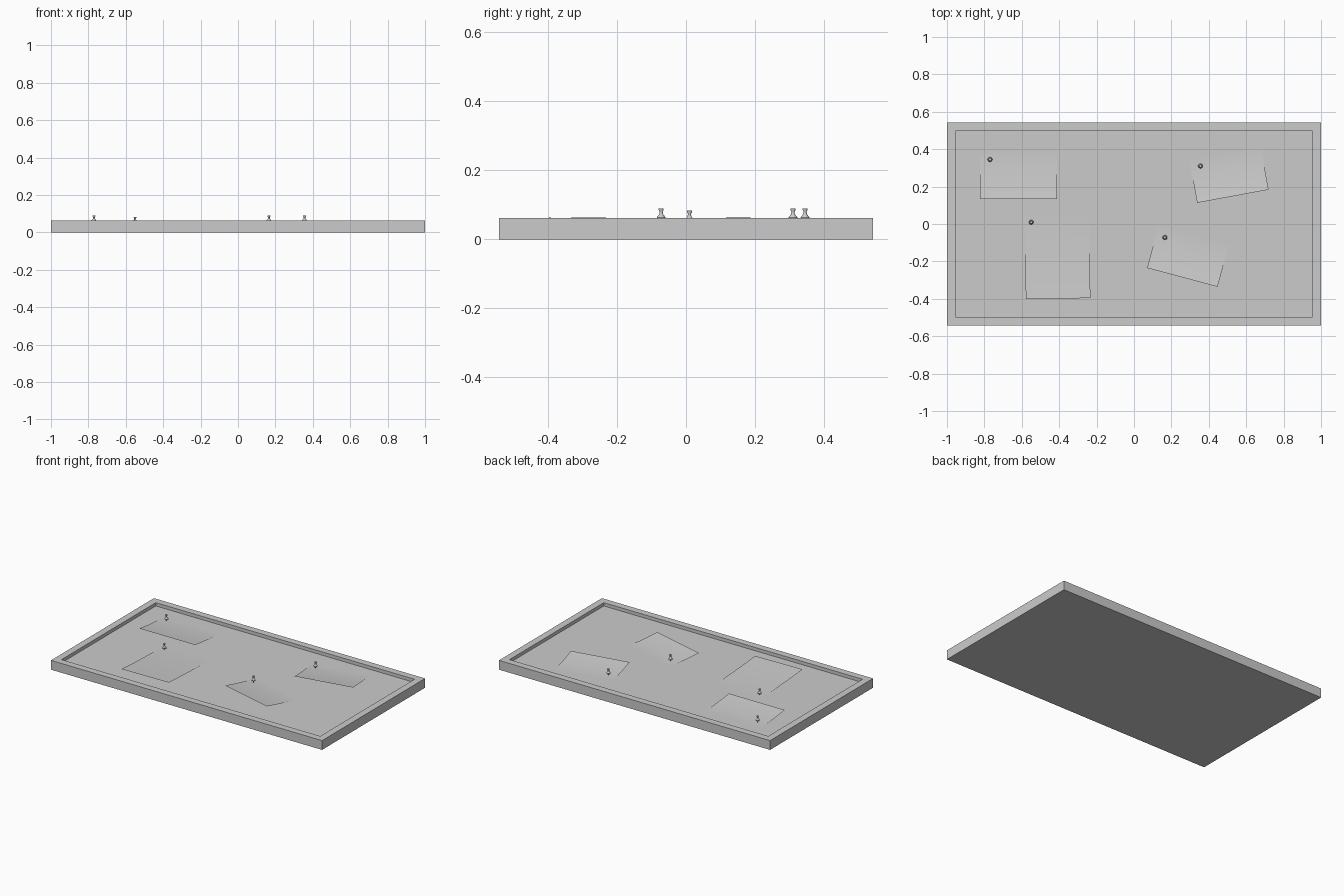
import bpy, bmesh, math
from mathutils import Matrix

if "Cube" in bpy.data.objects:
    bpy.data.objects.remove(bpy.data.objects["Cube"])

FLOOR = 0.04


def make_object(name, bm):
    bmesh.ops.recalc_face_normals(bm, faces=bm.faces)
    mesh = bpy.data.meshes.new(name)
    bm.to_mesh(mesh)
    bm.free()
    obj = bpy.data.objects.new(name, mesh)
    bpy.context.collection.objects.link(obj)
    return obj


# Board: a slab whose top is inset for the rim and pushed down for the recess
bm = bmesh.new()
bmesh.ops.create_cube(bm, size=1)
bmesh.ops.scale(bm, vec=(2, 1.085, 0.062), verts=bm.verts)
bmesh.ops.translate(bm, vec=(0, 0, 0.031), verts=bm.verts)
top = max(bm.faces, key=lambda f: f.calc_center_median().z)
bmesh.ops.inset_region(bm, faces=[top], thickness=0.065)
wall = bmesh.ops.extrude_face_region(bm, geom=[top])
bmesh.ops.delete(bm, geom=[top], context='FACES_ONLY')
for v in [g for g in wall['geom'] if isinstance(g, bmesh.types.BMVert)]:
    v.co.z = FLOOR
make_object("framed_board", bm)


# Paper note: flat at the pinned top edge, curling up to the free bottom edge
def note(name, x, y, width, height, angle):
    bm = bmesh.new()
    n = 10
    rows = []
    for i in range(n + 1):
        t = i / n
        z = FLOOR + 0.002 + 0.021 * (1 - t) ** 1.6
        rows.append([bm.verts.new((u, t * height, z)) for u in (0, width)])
    for a, b in zip(rows, rows[1:]):
        bm.faces.new((a[0], a[1], b[1], b[0]))
    place = Matrix.Translation((x, y, 0)) @ Matrix.Rotation(math.radians(angle), 4, 'Z')
    bm.transform(place)
    obj = make_object(name, bm)
    for p in obj.data.polygons:
        p.use_smooth = True


# Push pin: lathed profile (radius, height) with flange, waist, head and needle
PIN = [(0, -0.015), (0.002, -0.012), (0.002, 0), (0.0125, 0), (0.0125, 0.004),
       (0.0055, 0.013), (0.0045, 0.020), (0.0075, 0.026), (0.0075, 0.029), (0, 0.029)]


def pin(name, x, y, z):
    bm = bmesh.new()
    pts = [bm.verts.new((r, 0, h)) for r, h in PIN]
    edges = [bm.edges.new(e) for e in zip(pts, pts[1:])]
    bmesh.ops.spin(bm, geom=pts + edges, cent=(0, 0, 0), axis=(0, 0, 1),
                   angle=2 * math.pi, steps=16)
    bmesh.ops.remove_doubles(bm, verts=bm.verts, dist=0.00005)
    bmesh.ops.translate(bm, vec=(x, y, z), verts=bm.verts)
    obj = make_object(name, bm)
    bpy.ops.object.select_all(action='DESELECT')
    obj.select_set(True)
    bpy.context.view_layer.objects.active = obj
    bpy.ops.object.shade_smooth_by_angle(angle=math.radians(35))


# Each note: bottom-left corner, size, rotation, then its pin position
LAYOUT = [
    (-0.823, 0.135, 0.412, 0.24, 0, (-0.77, 0.345, 0.060)),
    (-0.578, -0.402, 0.345, 0.44, 1, (-0.55, 0.01, 0.054)),
    (0.07, -0.235, 0.39, 0.225, -15, (0.165, -0.072, 0.060)),
    (0.338, 0.113, 0.388, 0.225, 10.5, (0.355, 0.31, 0.060)),
]
for i, (x, y, w, h, a, p) in enumerate(LAYOUT, 1):
    note(f"paper_note_{i}", x, y, w, h, a)
    pin(f"push_pin_{i}", *p)
